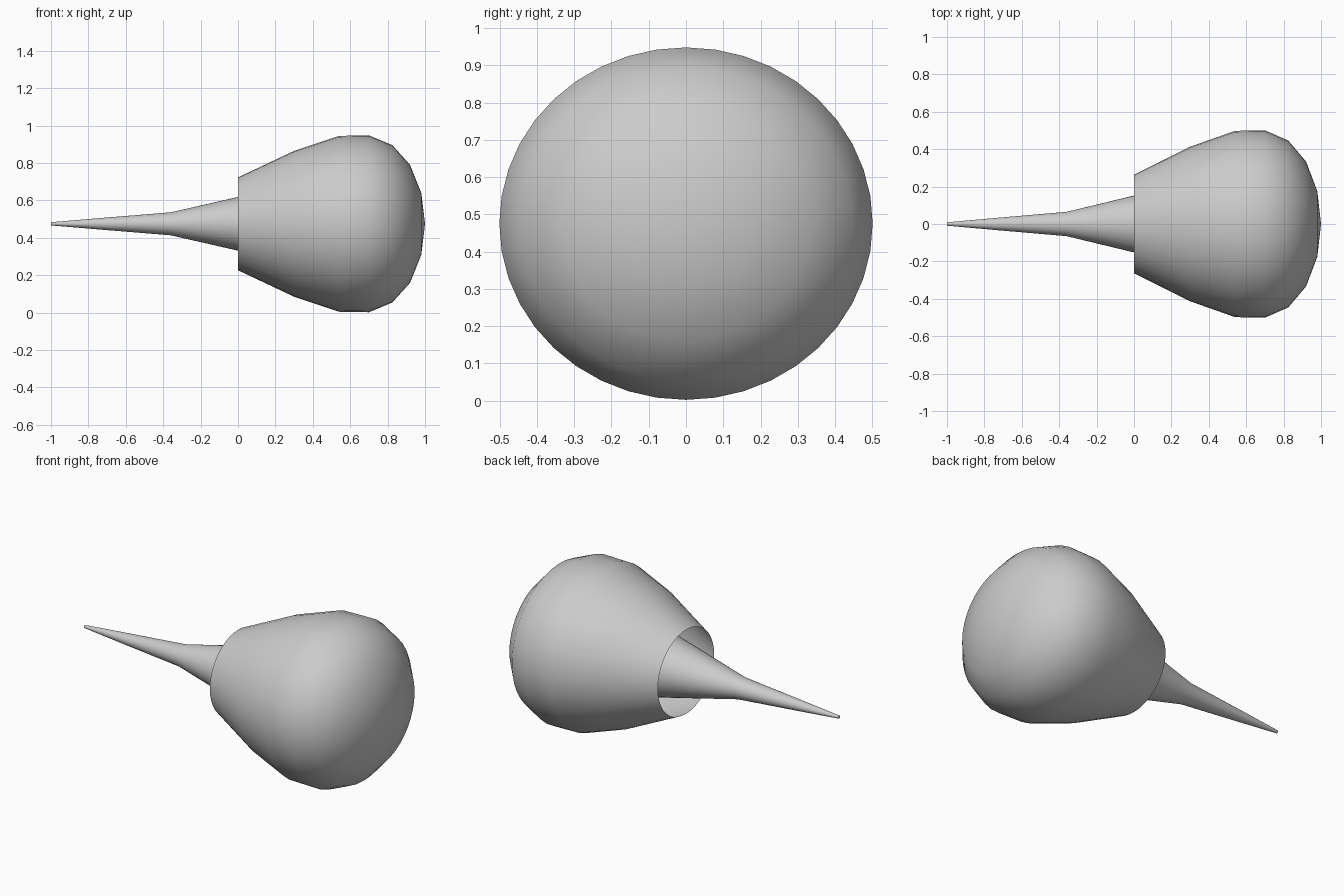
import bpy, bmesh, math

if "Cube" in bpy.data.objects:
    bpy.data.objects.remove(bpy.data.objects["Cube"], do_unlink=True)

SIDES = 40
CENTRE_Z = 0.475
FLATTEN = 0.944  # cross-sections are slightly lower than wide

grey = bpy.data.materials.new("plain grey")
grey.use_nodes = True
colour = (0.6, 0.6, 0.6, 1)
grey.diffuse_color = colour
grey.node_tree.nodes["Principled BSDF"].inputs["Base Color"].default_value = colour


def turned(name, profile, cap_start=False):
    """Turn (x, radius) points about the x axis; zero radius makes a pole."""
    bm = bmesh.new()
    rings = []
    for x, r in profile:
        if r == 0:
            rings.append([bm.verts.new((x, 0, CENTRE_Z))] * SIDES)
            continue
        ring = []
        for i in range(SIDES):
            a = math.tau * i / SIDES
            ring.append(bm.verts.new((x, r * math.cos(a), CENTRE_Z + FLATTEN * r * math.sin(a))))
        rings.append(ring)
    for a, b in zip(rings, rings[1:]):
        for i in range(SIDES):
            j = (i + 1) % SIDES
            corners = dict.fromkeys((a[j], b[j], b[i], a[i]))
            bm.faces.new(list(corners))
    if cap_start:
        bm.faces.new(rings[0][::-1])
    mesh = bpy.data.meshes.new(name)
    bm.to_mesh(mesh)
    bm.free()
    mesh.materials.append(grey)
    obj = bpy.data.objects.new(name, mesh)
    bpy.context.collection.objects.link(obj)
    bpy.ops.object.select_all(action="DESELECT")
    obj.select_set(True)
    bpy.context.view_layer.objects.active = obj
    bpy.ops.object.shade_smooth_by_angle(angle=math.radians(50))


# Open bulb with a rounded end
turned("bulb_shell", [(0, 0.263), (0.3, 0.413), (0.54, 0.498), (0.7, 0.501),
                      (0.825, 0.446), (0.92, 0.334), (0.98, 0.175), (1, 0)])

# Tapered spike, running on inside the bulb
turned("spike", [(-1, 0.009), (-0.72, 0.034), (-0.36, 0.065), (0, 0.152), (0.3, 0.224)],
       cap_start=True)
